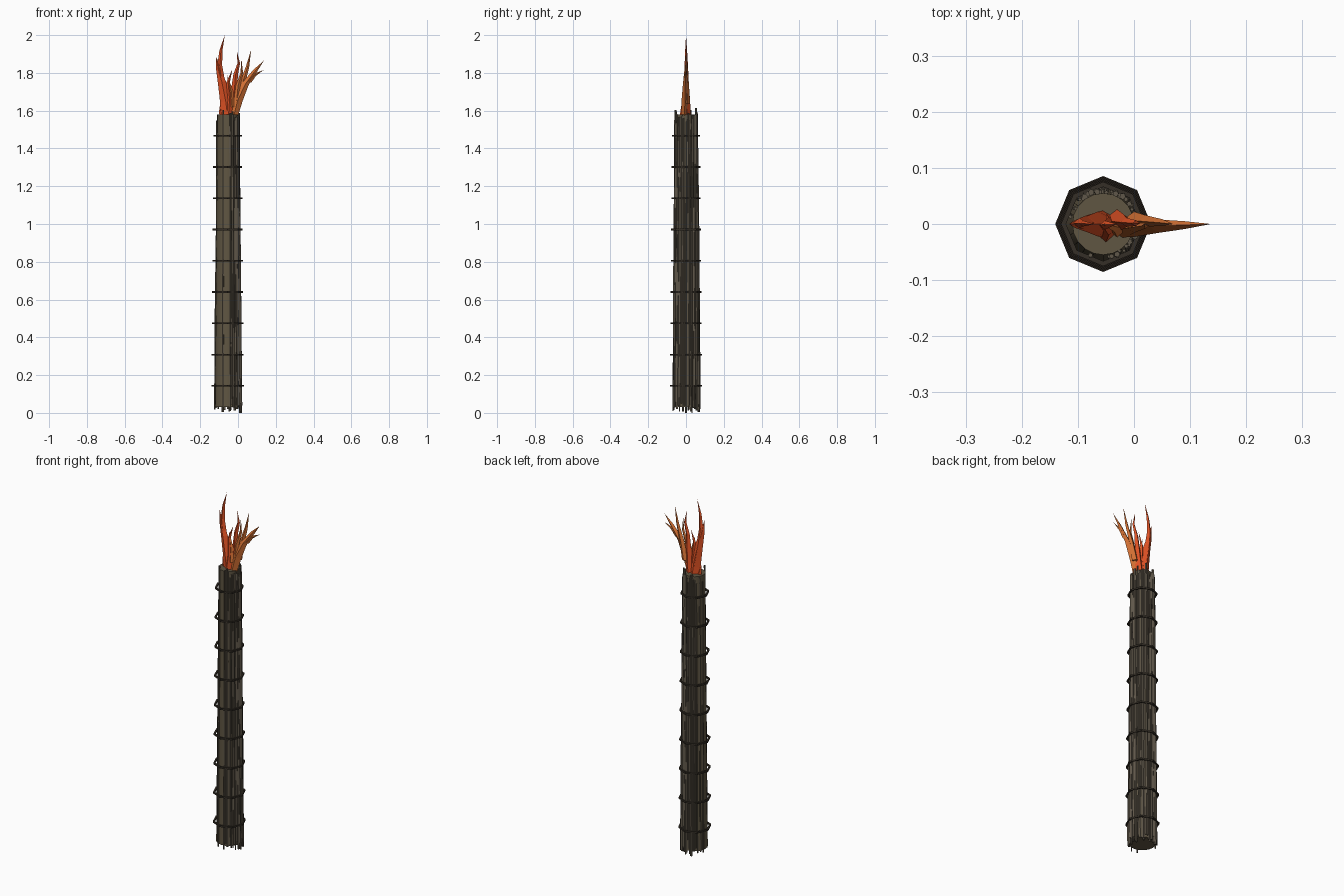
import bpy, bmesh, math, random
from mathutils import Vector

if "Cube" in bpy.data.objects:
    bpy.data.objects.remove(bpy.data.objects["Cube"])

random.seed(7)
CX = -0.055  # axis of the shaft


def mat(name, col):
    m = bpy.data.materials.new(name)
    m.diffuse_color = (*col, 1)
    m.use_nodes = True
    m.node_tree.nodes["Principled BSDF"].inputs["Base Color"].default_value = m.diffuse_color
    return m


CORE = mat("bark brown", (0.115, 0.092, 0.055))
STICK = mat("twig brown", (0.115, 0.095, 0.068))
BAND = mat("dark cord", (0.035, 0.028, 0.02))
RED = mat("flame red orange", (0.75, 0.085, 0.018))
ORANGE = mat("flame orange", (0.68, 0.17, 0.035))


def finish(bm, name, material, smooth=False):
    bmesh.ops.recalc_face_normals(bm, faces=bm.faces)
    me = bpy.data.meshes.new(name)
    bm.to_mesh(me)
    bm.free()
    me.materials.append(material)
    ob = bpy.data.objects.new(name, me)
    bpy.context.collection.objects.link(ob)
    if smooth:
        bpy.context.view_layer.objects.active = ob
        ob.select_set(True)
        bpy.ops.object.shade_smooth_by_angle(angle=math.radians(35))
        ob.select_set(False)
    return ob


def loft(bm, rings, closed=False, cap=True):
    """Bridge successive rings of points into a tube."""
    vs = [[bm.verts.new(p) for p in r] for r in rings]
    pairs = list(zip(vs, vs[1:])) + ([(vs[-1], vs[0])] if closed else [])
    for a, b in pairs:
        n = len(a)
        for i in range(n):
            bm.faces.new((a[i], a[(i + 1) % n], b[(i + 1) % n], b[i]))
    if cap and not closed:
        bm.faces.new(vs[0])
        bm.faces.new(vs[-1])


def circle(x, y, z, r, n, turn=0.0):
    return [(x + r * math.cos(turn + math.tau * i / n),
             y + r * math.sin(turn + math.tau * i / n), z) for i in range(n)]


# Tapered central shaft
bm = bmesh.new()
loft(bm, [circle(CX, 0, 0.03, 0.067, 20), circle(CX, 0, 1.58, 0.055, 20)])
finish(bm, "shaft", CORE, True)

# Thin sticks bundled round the right, back and part of the front
bm = bmesh.new()
angles = [-78 + 215 * i / 33 + random.uniform(-2, 2) for i in range(34)] + [-111, 150, 165]
for i, a in enumerate(angles):
    sr = random.uniform(0.0035, 0.0075)
    z0, z1 = random.uniform(0.0, 0.05), random.uniform(1.54, 1.605)
    if i == 12:
        z0 = 0.0
    if i == 22:
        z1 = 1.615
    lean = random.uniform(-5, 5)
    rings = []
    for k in range(4):
        t = k / 3
        ang = math.radians(a + lean * (t - 0.5) + random.uniform(-1.5, 1.5))
        d = 0.0685 - 0.0115 * t + random.uniform(-0.001, 0.004)
        rings.append(circle(CX + d * math.cos(ang), d * math.sin(ang),
                            z0 + (z1 - z0) * t, sr * (1 - 0.15 * t), 5, ang))
    loft(bm, rings)
finish(bm, "sticks", STICK)

# Nine octagonal cord bands
bm = bmesh.new()
for k in range(9):
    z = 0.143 + 0.1655 * k
    R = 0.081 - 0.0013 * k
    h = 0.0045
    rings = []
    for i in range(8):
        c, s = math.cos(i * math.tau / 8), math.sin(i * math.tau / 8)
        rings.append([(CX + (R + dr) * c, (R + dr) * s, z + dz)
                      for dr, dz in ((-h, -h), (h, -h), (h, h), (-h, h))])
    loft(bm, rings, closed=True)
finish(bm, "cord_bands", BAND)


def tongue(bm, path, y=0.0):
    """Flame tongue: path of (x, z, half width, half depth) ending in a point."""
    prev = None
    pts = [Vector((p[0], 0, p[1])) for p in path]
    for i, (x, z, w, d) in enumerate(path):
        tan = (pts[min(i + 1, len(pts) - 1)] - pts[max(i - 1, 0)]).normalized()
        side = Vector((tan.z, 0, -tan.x))
        c = Vector((x, y * (1 - i / (len(path) - 1)), z))
        if i == len(path) - 1:
            tip = bm.verts.new(c)
            for k in range(4):
                bm.faces.new((prev[k], prev[(k + 1) % 4], tip))
            return
        cur = [bm.verts.new(c + o) for o in
               (side * w, Vector((0, d, 0)), -side * w, Vector((0, -d, 0)))]
        if prev:
            for k in range(4):
                bm.faces.new((prev[k], prev[(k + 1) % 4], cur[(k + 1) % 4], cur[k]))
        else:
            bm.faces.new(cur)
        prev = cur


# Red tongues, leaning left and in the middle
red = [
    ([(-0.055, 1.57, 0.042, 0.024), (-0.065, 1.65, 0.03, 0.022),
      (-0.085, 1.75, 0.022, 0.014), (-0.105, 1.82, 0.011, 0.007), (-0.115, 1.89)], 0),
    ([(-0.065, 1.62, 0.028, 0.018), (-0.085, 1.74, 0.019, 0.013),
      (-0.097, 1.84, 0.013, 0.009), (-0.09, 1.92, 0.008, 0.005), (-0.07, 2.0)], 0.003),
    ([(-0.05, 1.58, 0.03, 0.026), (-0.045, 1.66, 0.018, 0.016),
      (-0.052, 1.75, 0.009, 0.008), (-0.03, 1.82)], -0.006),
    ([(-0.03, 1.58, 0.026, 0.02), (-0.02, 1.7, 0.018, 0.014),
      (-0.013, 1.79, 0.012, 0.008), (0.004, 1.85, 0.007, 0.005), (-0.006, 1.917)], 0.006),
    ([(-0.085, 1.57, 0.014, 0.012), (-0.092, 1.60, 0.008, 0.008), (-0.095, 1.635)], 0.004),
]
# Orange tongues, leaning right
orange = [
    ([(-0.022, 1.575, 0.022, 0.016), (0.0, 1.66, 0.026, 0.017),
      (0.042, 1.745, 0.017, 0.012), (0.09, 1.81, 0.011, 0.007), (0.137, 1.865)], -0.008),
    ([(0.0, 1.64, 0.02, 0.014), (0.022, 1.74, 0.015, 0.01),
      (0.05, 1.83, 0.009, 0.006), (0.07, 1.925)], 0.008),
    ([(-0.01, 1.62, 0.016, 0.012), (0.0, 1.73, 0.012, 0.009),
      (0.02, 1.8, 0.007, 0.005), (0.018, 1.875)], -0.01),
    ([(-0.03, 1.62, 0.014, 0.012), (-0.035, 1.7, 0.01, 0.008), (-0.058, 1.79)], -0.012),
    ([(0.06, 1.755, 0.012, 0.008), (0.09, 1.79, 0.008, 0.006), (0.135, 1.815)], -0.004),
]
for paths, name, m in ((red, "red_flames", RED), (orange, "orange_flames", ORANGE)):
    bm = bmesh.new()
    for path, y in paths:
        tongue(bm, [p if len(p) == 4 else (*p, 0, 0) for p in path], y)
    finish(bm, name, m)
